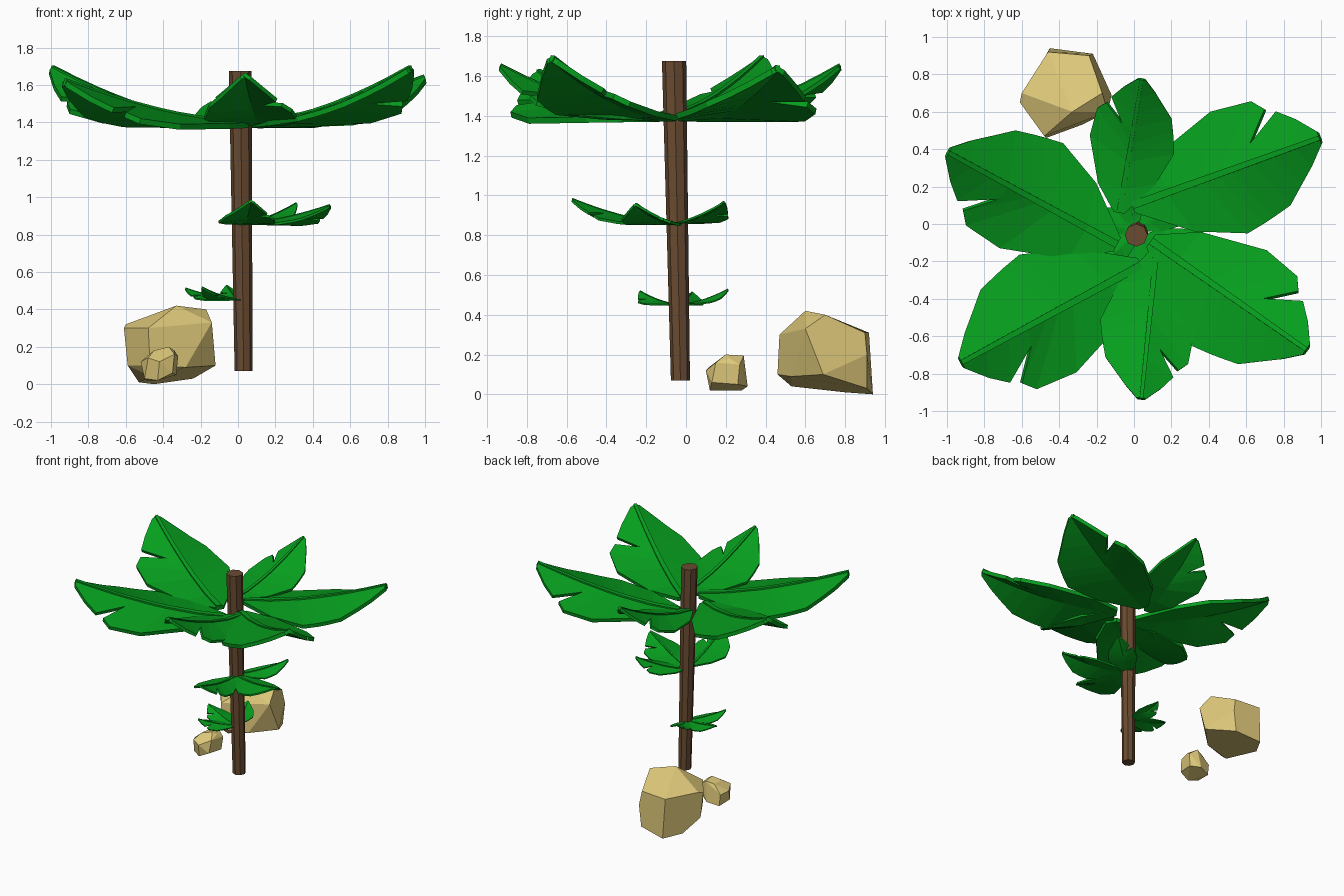
import bpy
import bmesh
from mathutils import Vector

if "Cube" in bpy.data.objects:
    bpy.data.objects.remove(bpy.data.objects["Cube"], do_unlink=True)


def make_material(name, rgb):
    material = bpy.data.materials.new(name)
    material.use_nodes = True
    color = (*rgb, 1)
    material.diffuse_color = color
    material.node_tree.nodes["Principled BSDF"].inputs["Base Color"].default_value = color
    return material


leaf_green = make_material("leaf green", (.002, .345, .013))
bark_brown = make_material("bark brown", (.14, .07, .03))
sandstone = make_material("sandstone", (.73, .58, .195))


def finish(name, bm, material):
    """Turn a bmesh into a flat shaded object with one material."""
    mesh = bpy.data.meshes.new(name)
    bm.to_mesh(mesh)
    bm.free()
    mesh.materials.append(material)
    obj = bpy.data.objects.new(name, mesh)
    bpy.context.collection.objects.link(obj)
    return obj


# Trunk: a leaning eight-sided post, slightly wider at the top
def make_trunk():
    bm = bmesh.new()
    rings = []
    for center, radius in ((Vector((.03, -.028, .07)), .048),
                           (Vector((.012, -.06, 1.675)), .061)):
        ring = bmesh.ops.create_circle(bm, segments=8, radius=radius)["verts"]
        bmesh.ops.translate(bm, verts=ring, vec=center)
        rings.append(ring)
    bottom, top = rings
    for i in range(len(top)):
        j = (i + 1) % len(top)
        bm.faces.new((bottom[i], bottom[j], top[j], top[i]))
    bm.faces.new(top)
    bm.faces.new(bottom[::-1])
    bmesh.ops.recalc_face_normals(bm, faces=bm.faces)
    finish("trunk", bm, bark_brown)


# Leaf cross rows for unit length: rib position, notched edge, smooth edge
LEAF_ROWS = (
    (0, (0, .04), (0, .04)),
    (.18, (.19, .19), (.25, .23)),
    (.38, (.53, .31), (.5, .33)),
    (.46, (.74, .29), (.6, .31)),
    (.52, (.79, .23), (.66, .295)),
    (.64, (.66, .09), (.75, .27)),
    (.74, (.84, .2), (.84, .19)),
    (.86, (.92, .13), (.92, .12)),
    (1, (1, .035), (1, .035)),
)


def make_leaf(name, base, tip):
    """A notched leaf, flat at its base, that curves up and droops at both edges."""
    base, tip = Vector(base), Vector(tip)
    along = Vector((tip.x - base.x, tip.y - base.y, 0))
    side = Vector((-along.y, along.x, 0))
    length = along.length
    rise = tip.z - base.z
    bm = bmesh.new()

    def point(u, v, lift=0):
        droop = u * (.52 * v if v > 0 else -.4 * v)
        height = rise * u ** 1.6 + length * (lift - droop)
        return bm.verts.new(base + along * u + side * v + Vector((0, 0, height)))

    def skin(rows):
        for a, b in zip(rows, rows[1:]):
            for k in range(len(a) - 1):
                bm.faces.new((a[k], b[k], b[k + 1], a[k + 1]))

    # Blade
    skin([(point(s[0], -s[1]), point(u, 0), point(*n)) for u, n, s in LEAF_ROWS])
    # Raised midrib, narrowing to the tip
    skin([(point(u, u * .008 - .02, .01), point(u, .02 - u * .008, .01))
          for u, n, s in LEAF_ROWS])
    leaf = finish(name, bm, leaf_green)
    thickness = leaf.modifiers.new("Thickness", "SOLIDIFY")
    thickness.thickness = .028 * length
    thickness.offset = -1


def make_cluster(name, leaves):
    for i, (base, tip) in enumerate(leaves):
        make_leaf(f"{name}_leaf_{i + 1}", base, tip)


# Rocks: faceted convex lumps
def make_rock(name, points):
    bm = bmesh.new()
    for p in points:
        bm.verts.new(p)
    hull = bmesh.ops.convex_hull(bm, input=bm.verts)
    loose = [v for v in set(hull["geom_interior"]) if isinstance(v, bmesh.types.BMVert)]
    bmesh.ops.delete(bm, geom=loose, context="VERTS")
    bmesh.ops.dissolve_limit(bm, angle_limit=.25, verts=bm.verts, edges=bm.edges)
    bmesh.ops.recalc_face_normals(bm, faces=bm.faces)
    finish(name, bm, sandstone)


make_trunk()

make_cluster("canopy", (
    ((-.09, -.11, 1.4), (-.99, .38, 1.7)),
    ((.04, -.22, 1.4), (-.92, -.74, 1.63)),
    ((.12, -.14, 1.4), (.04, -.93, 1.66)),
    ((.09, -.09, 1.4), (.92, -.67, 1.7)),
    ((-.01, .1, 1.4), (.99, .46, 1.65)),
    ((-.08, .06, 1.4), (.04, .77, 1.66)),
))
make_cluster("middle", (
    ((.03, -.1, .865), (.07, -.57, .985)),
    ((.05, -.07, .865), (.49, -.25, .96)),
    ((.03, -.03, .865), (.31, .19, .97)),
))
make_cluster("lower", (
    ((0, -.04, .455), (-.28, .03, .515)),
    ((.01, -.05, .455), (-.19, -.23, .52)),
    ((.01, -.02, .455), (-.06, .21, .53)),
))

make_rock("large_rock", (
    (-.33, .6, .42), (-.17, .7, .4), (-.6, .7, .32), (-.46, .92, .31), (-.24, .9, .31),
    (-.48, .47, .3), (-.14, .6, .33), (-.61, .65, .3), (-.3, .51, .3),
    (-.12, .69, .1), (-.47, .46, .1), (-.59, .66, .1), (-.28, .53, .09),
    (-.22, .91, .2), (-.45, .94, 0), (-.24, .91, .03), (-.53, .8, .01), (-.46, .53, .04),
))
make_rock("small_rock", (
    (-.45, .18, .18), (-.37, .2, .2), (-.34, .22, .18), (-.38, .29, .195), (-.44, .27, .18),
    (-.52, .2, .12), (-.48, .12, .14), (-.42, .1, .12), (-.34, .15, .16), (-.32, .27, .15),
    (-.5, .16, .03), (-.43, .12, .02), (-.35, .13, .06), (-.33, .26, .05),
    (-.4, .31, .04), (-.49, .28, .02), (-.5, .28, .11),
))
